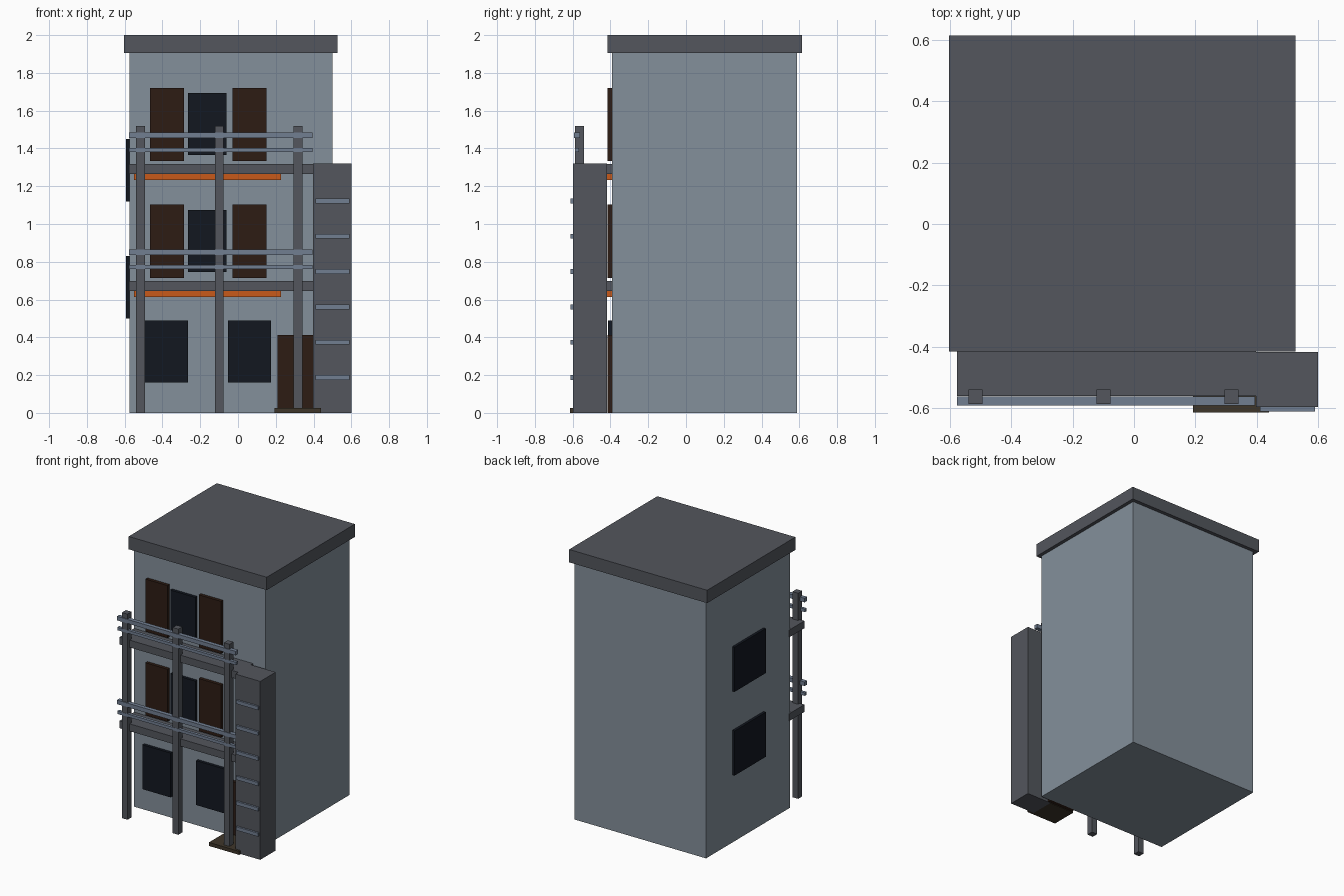
import bpy

if "Cube" in bpy.data.objects:
    bpy.data.objects.remove(bpy.data.objects["Cube"])


def material(name, r, g, b):
    m = bpy.data.materials.new(name)
    lin = [((c / 255 + 0.055) / 1.055) ** 2.4 for c in (r, g, b)]
    m.diffuse_color = (*lin, 1)
    m.use_nodes = True
    m.node_tree.nodes["Principled BSDF"].inputs["Base Color"].default_value = m.diffuse_color
    return m


WALL = material("wall_paint", 132, 144, 155)
DARK = material("dark_grey", 83, 86, 93)
RAIL = material("rail_metal", 113, 126, 145)
GLASS = material("glass", 18, 23, 32)
WOOD = material("wood", 45, 28, 20)
ORANGE = material("orange", 200, 90, 25)
STONE = material("doorstep_stone", 62, 54, 42)


def box(name, x, y, z, mat):
    """Box from (min, max) ranges on each axis."""
    bpy.ops.mesh.primitive_cube_add(size=1, location=[(a + b) / 2 for a, b in (x, y, z)])
    ob = bpy.context.object
    ob.name = name
    ob.scale = [b - a for a, b in (x, y, z)]
    bpy.ops.object.transform_apply(location=False, rotation=False, scale=True)
    ob.data.materials.append(mat)
    return ob


# Main block and roof
box("building_body", (-0.575, 0.5), (-0.391, 0.587), (0, 1.91), WALL)
box("roof_slab", (-0.603, 0.526), (-0.416, 0.614), (1.905, 2.0), DARK)

# Stair tower with tread ledges on its front
box("stair_tower", (0.397, 0.6), (-0.597, -0.417), (0, 1.319), DARK)
for i in range(6):
    z = 0.187 * (i + 1)
    box(f"stair_tread_{i + 1}", (0.41, 0.59), (-0.611, -0.59), (z - 0.013, z + 0.013), RAIL)

# Ground floor windows, door and doorstep
FRONT = (-0.413, -0.385)
for side, x in (("left", -0.492), ("right", -0.053)):
    box(f"ground_window_{side}", (x, x + 0.228), FRONT, (0.16, 0.488), GLASS)
box("front_door", (0.21, 0.42), (-0.415, -0.385), (0, 0.413), WOOD)
box("doorstep", (0.192, 0.44), (-0.614, -0.42), (0, 0.026), STONE)

# Two upper floors: balcony, rails, window, shutters, side window
for floor, z in ((1, 0.645), (2, 1.264)):
    box(f"balcony_slab_{floor}", (-0.576, 0.397), (-0.561, -0.385), (z, z + 0.054), DARK)
    box(f"orange_strip_{floor}", (-0.55, 0.228), (-0.42, -0.385), (z - 0.032, z + 0.005), ORANGE)
    box(f"top_rail_{floor}", (-0.576, 0.395), (-0.592, -0.562), (z + 0.19, z + 0.22), RAIL)
    box(f"lower_rail_{floor}", (-0.576, 0.395), (-0.588, -0.566), (z + 0.116, z + 0.138), RAIL)
    box(f"balcony_window_{floor}", (-0.265, -0.06), FRONT, (z + 0.1, z + 0.429), GLASS)
    for side, x in (("left", -0.466), ("right", -0.03)):
        box(f"shutter_{side}_{floor}", (x, x + 0.181), (-0.415, -0.385), (z + 0.069, z + 0.457), WOOD)
    box(f"side_window_{floor}", (-0.594, -0.57), (-0.084, 0.28), (z - 0.145, z + 0.185), GLASS)

# Full height balcony posts
for i, x in enumerate((-0.516, -0.1, 0.318)):
    box(f"balcony_post_{i + 1}", (x - 0.023, x + 0.023), (-0.587, -0.54), (0, 1.52), DARK)
